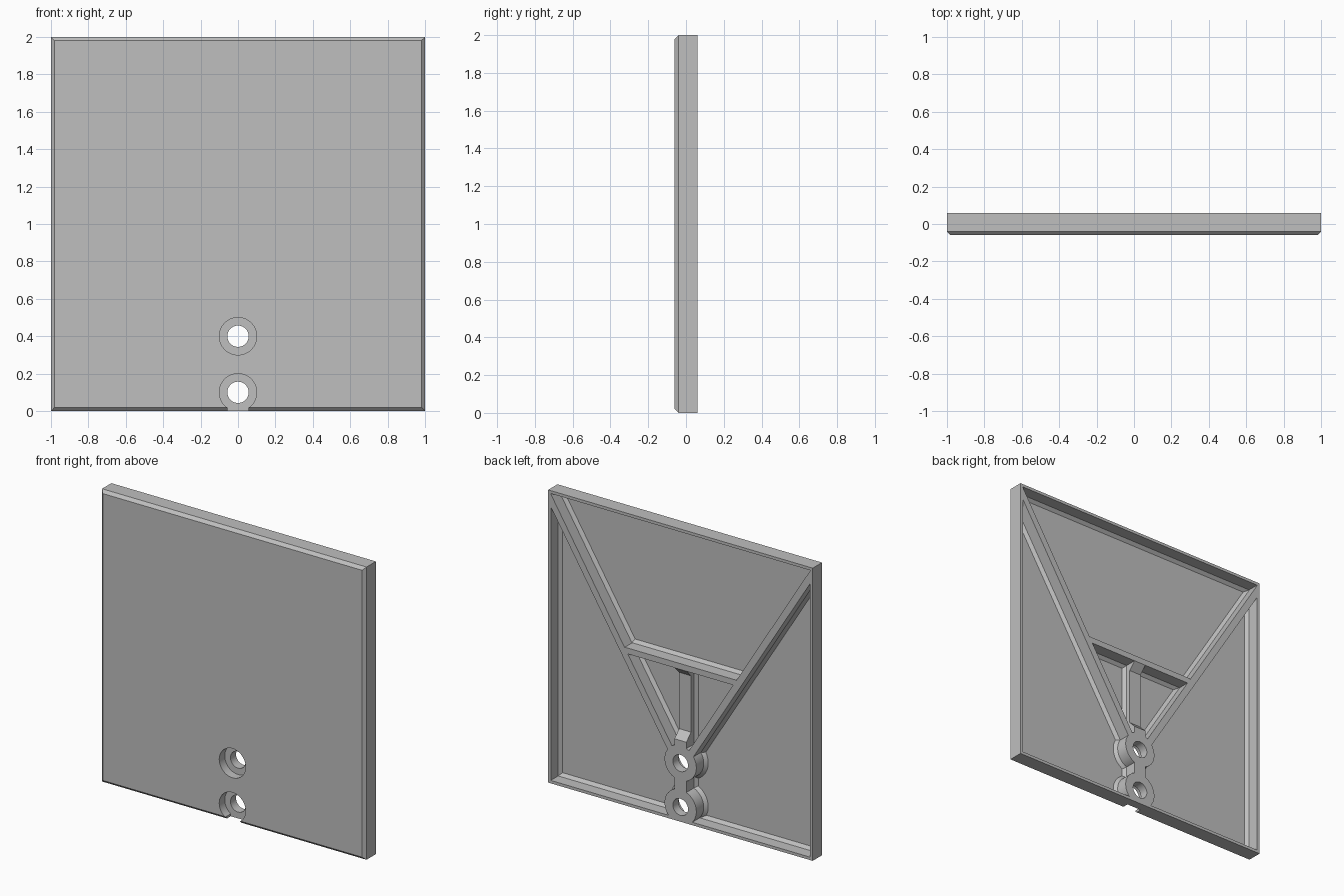
import bpy, bmesh, math
from mathutils import Vector

cube = bpy.data.objects.get("Cube")
if cube:
    bpy.data.objects.remove(cube, do_unlink=True)

grey = bpy.data.materials.new("plain_grey")
grey.use_nodes = True
grey.diffuse_color = (0.52, 0.52, 0.52, 1)
grey.node_tree.nodes["Principled BSDF"].inputs["Base Color"].default_value = grey.diffuse_color

WALL = 0.02            # shell thickness and chamfer size
BACK, FRONT = 0.06, -0.06
FLOOR = FRONT + WALL
OVER = 0.1             # solids run past the back and are trimmed by the panel


def loft(name, rings):
    """Closed solid skinned through matching rings of points."""
    bm = bmesh.new()
    loops = [[bm.verts.new(p) for p in ring] for ring in rings]
    n = len(loops[0])
    for a, b in zip(loops, loops[1:]):
        for i in range(n):
            j = (i + 1) % n
            bm.faces.new((a[i], a[j], b[j], b[i]))
    bm.faces.new(loops[0])
    bm.faces.new(loops[-1])
    bmesh.ops.recalc_face_normals(bm, faces=bm.faces)
    mesh = bpy.data.meshes.new(name)
    bm.to_mesh(mesh)
    bm.free()
    mesh.materials.append(grey)
    obj = bpy.data.objects.new(name, mesh)
    bpy.context.collection.objects.link(obj)
    return obj


def rect(x, z0, z1, y):
    return [(-x, y, z0), (x, y, z0), (x, y, z1), (-x, y, z1)]


def circle(r, z, y, n=64):
    return [(r * math.cos(t), y, z + r * math.sin(t))
            for t in (2 * math.pi * i / n for i in range(n))]


def strip(a, b, half, y):
    """Rectangle of given half width around the line a-b in the x-z plane."""
    a, b = Vector((a[0], y, a[1])), Vector((b[0], y, b[1]))
    d = (b - a).normalized()
    side = Vector((-d.z, 0, d.x)) * half
    return [a + side, b + side, b - side, a - side]


def flared(name, ring, top=OVER):
    """Raised part whose foot flares out to the floor; ring(grow, y) gives outlines."""
    return loft(name, [ring(0, top), ring(0, FLOOR + WALL), ring(WALL, FLOOR), ring(WALL, FRONT + 0.005)])


def subtract(target, cutters):
    for cutter in cutters:
        mod = target.modifiers.new("cut", "BOOLEAN")
        mod.operation, mod.solver, mod.object = "DIFFERENCE", "EXACT", cutter
        bpy.context.view_layer.objects.active = target
        bpy.ops.object.modifier_apply(modifier=mod.name)
        bpy.data.objects.remove(cutter, do_unlink=True)


# Panel blank with chamfered front edge
panel = loft("panel", [rect(1 - WALL, WALL, 2 - WALL, FRONT),
                       rect(1, 0, 2, FLOOR), rect(1, 0, 2, BACK)])

# Hollow back, with a chamfer where the rim meets the floor
pocket = loft("pocket", [rect(1 - 2 * WALL, 2 * WALL, 2 - 2 * WALL, FLOOR),
                         rect(1 - WALL, WALL, 2 - WALL, FLOOR + WALL),
                         rect(1 - WALL, WALL, 2 - WALL, 0.08)])

ribs = []
# Diagonal ribs from the upper hole to the top corners
for s in (1, -1):
    ribs.append(flared("diagonal_rib", lambda g, y: strip(
        (0, 0.355), (s * 1.1, 2.126), 0.023 + g, y)))
# Cross rib between the diagonals
ribs.append(flared("cross_rib", lambda g, y: strip((-0.42, 1.06), (0.42, 1.06), 0.02 + g, y)))
# Low centre rib with sloped ends
LOW, HALF = 0.01, 0.045
ribs.append(flared("centre_rib", lambda g, y: strip((0, 0.4), (0, 1.06), HALF + g, y), LOW))
for name, start, edge, sign in (("lower_ramp", 0.4, 0.605, -1), ("upper_ramp", 1.07, 0.99, 1)):
    foot = edge - sign * 0.02
    side = [(-0.01, start), (-0.01, foot), (LOW - 0.02, foot), (LOW, edge),
            (BACK + 0.025, edge + sign * 0.075), (BACK + 0.025, start)]
    side = side[0:1] + side[2:]
    ribs.append(loft(name, [[(x, y, z) for y, z in side] for x in (-HALF, HALF)]))
# Link between the bosses, and the bosses themselves
ribs.append(flared("boss_link", lambda g, y: strip((0, 0.1), (0, 0.4), HALF + g, y)))
for z in (0.1, 0.4):
    ribs.append(flared("boss", lambda g, y: circle(0.12 + g, z, y)))

subtract(pocket, ribs)
subtract(panel, [pocket])

# Counterbored holes, with a slot from the lower one to the bottom edge
holes = []
for z in (0.1, 0.4):
    holes.append(loft("counterbore", [circle(0.1, z, -0.1), circle(0.1, z, 0)]))
    holes.append(loft("through_hole", [circle(0.057, z, -0.11), circle(0.057, z, 0.11)]))
holes.append(loft("bottom_slot", [rect(0.055, -0.05, 0.1, -0.1), rect(0.055, -0.05, 0.1, 0)]))
subtract(panel, holes)

bpy.ops.object.select_all(action="DESELECT")
panel.select_set(True)
bpy.context.view_layer.objects.active = panel
bpy.ops.object.shade_smooth_by_angle(angle=math.radians(25))
